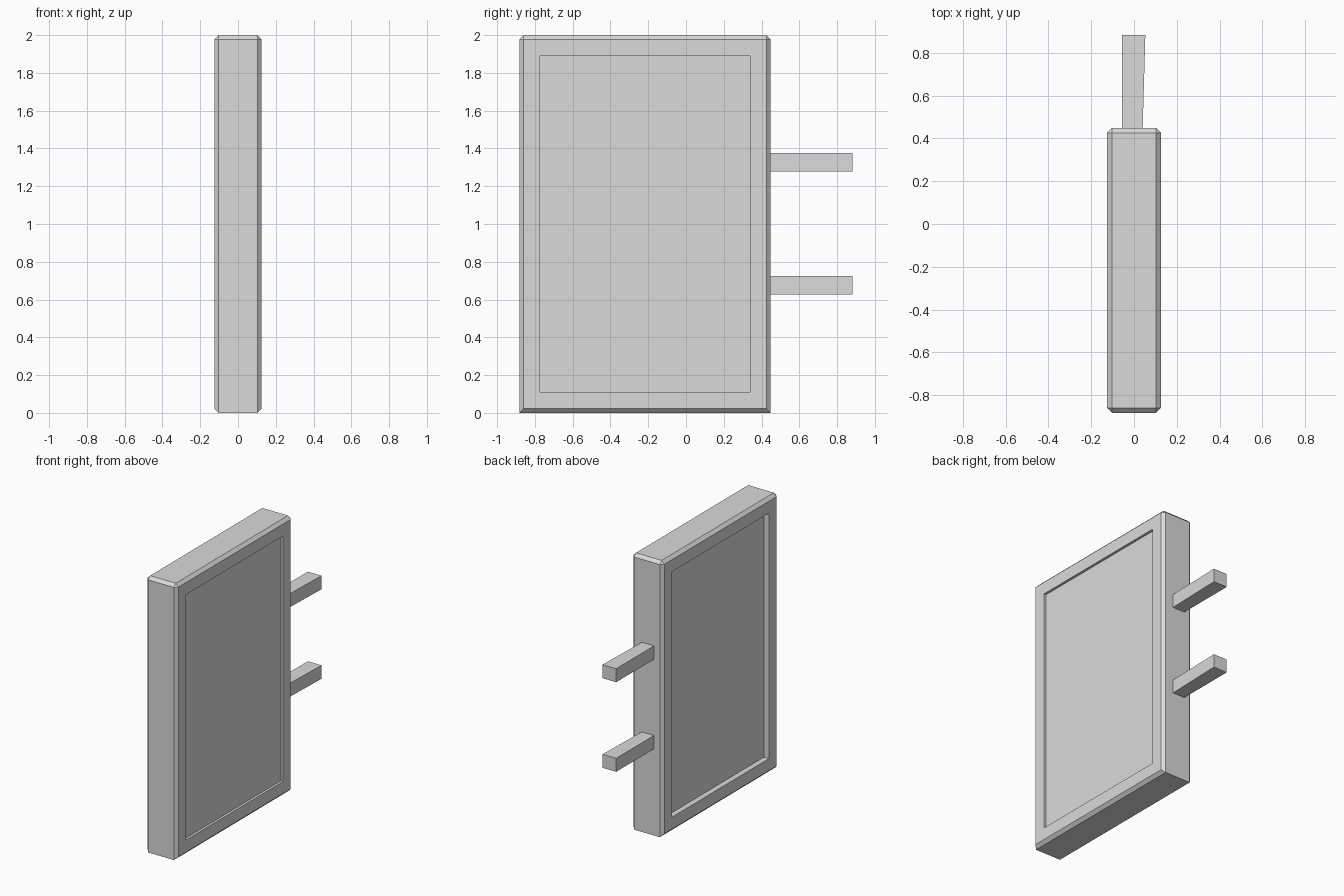
import bpy, bmesh
from mathutils import Vector

if "Cube" in bpy.data.objects:
    bpy.data.objects.remove(bpy.data.objects["Cube"], do_unlink=True)

# Single grey material
grey = bpy.data.materials.new("grey")
grey.use_nodes = True
colour = (0.7, 0.7, 0.7, 1)
grey.diffuse_color = colour
grey.node_tree.nodes["Principled BSDF"].inputs["Base Color"].default_value = colour


def box_bmesh(low, high):
    bm = bmesh.new()
    bmesh.ops.create_cube(bm, size=1)
    low, high = Vector(low), Vector(high)
    for v in bm.verts:
        v.co = (low + high) / 2 + v.co * (high - low)
    return bm


def finish(bm, name):
    bmesh.ops.recalc_face_normals(bm, faces=bm.faces)
    mesh = bpy.data.meshes.new(name)
    bm.to_mesh(mesh)
    bm.free()
    mesh.materials.append(grey)
    obj = bpy.data.objects.new(name, mesh)
    bpy.context.collection.objects.link(obj)


# Sign board: chamfered everywhere but the two short bottom edges
bm = box_bmesh((-0.125, -0.882, 0), (0.125, 0.448, 2))
edges = [e for e in bm.edges
         if not (all(v.co.z < 0.01 for v in e.verts)
                 and abs(e.verts[0].co.x - e.verts[1].co.x) > 0.1)]
bmesh.ops.bevel(bm, geom=edges, offset=0.022, offset_type='OFFSET',
                segments=1, profile=0.5, affect='EDGES')

# Recessed panel on each broad side, deeper on the right
bm.normal_update()
for side, depth in ((1, 0.018), (-1, 0.04)):
    face = max(bm.faces, key=lambda f: f.calc_area() * (f.normal.x * side > 0.9))
    bmesh.ops.inset_region(bm, faces=[face], thickness=0.088, use_even_offset=True)
    rim = bmesh.ops.extrude_face_region(bm, geom=[face])
    floor = [g for g in rim["geom"] if isinstance(g, bmesh.types.BMVert)]
    bmesh.ops.translate(bm, verts=floor, vec=(-side * depth, 0, 0))
    if face.is_valid:
        bm.faces.remove(face)
    bm.normal_update()
finish(bm, "sign_board")

# Mounting arms, slightly wider at the wall end
for name, z in (("lower_arm", 0.628), ("upper_arm", 1.278)):
    bm = box_bmesh((-0.057, 0.43, z), (0.04, 0.882, z + 0.098))
    for v in bm.verts:
        if v.co.x > 0 and v.co.y > 0.8:
            v.co.x = 0.053
    finish(bm, name)
